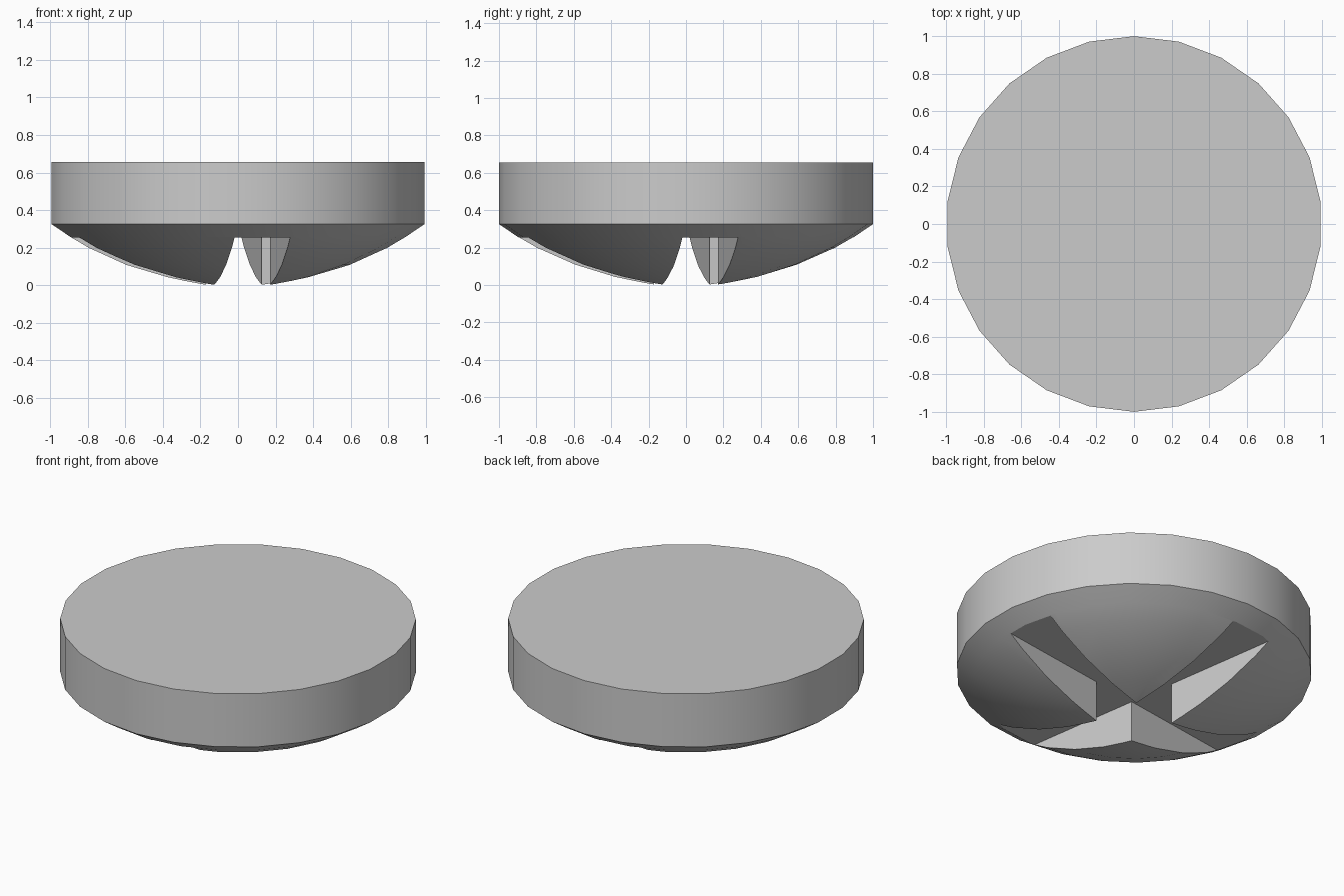
import bpy, bmesh
from math import radians, sin, cos, tau

cube = bpy.data.objects.get("Cube")
if cube:
    bpy.data.objects.remove(cube, do_unlink=True)

SIDES = 26
SLOT_HALF = 0.15
SLOT_FLOOR = 0.255
SLOT_TURN = radians(8.5)

grey = bpy.data.materials.new("plain_grey")
grey.use_nodes = True
colour = (0.6, 0.6, 0.6, 1)
grey.diffuse_color = colour
grey.node_tree.nodes["Principled BSDF"].inputs["Base Color"].default_value = colour


def add_object(name, bm):
    bmesh.ops.recalc_face_normals(bm, faces=bm.faces)
    mesh = bpy.data.meshes.new(name)
    bm.to_mesh(mesh)
    bm.free()
    mesh.materials.append(grey)
    obj = bpy.data.objects.new(name, mesh)
    bpy.context.collection.objects.link(obj)
    return obj


def lathe(name, profile):
    """Closed solid of revolution from (radius, height) rings."""
    bm = bmesh.new()
    rings = [[bm.verts.new((r * sin(tau * i / SIDES), r * cos(tau * i / SIDES), z))
              for i in range(SIDES)] for r, z in profile]
    for a, b in zip(rings, rings[1:]):
        for i in range(SIDES):
            j = (i + 1) % SIDES
            bm.faces.new((a[i], a[j], b[j], b[i]))
    bm.faces.new(rings[0])
    bm.faces.new(rings[-1])
    return add_object(name, bm)


def cross_prism(name, half, reach, z_low, z_high, turn):
    """Plus-shaped prism, one arm corner set repeated four times."""
    bm = bmesh.new()
    points = []
    for k in range(4):
        angle = turn + k * tau / 4
        for x, y in ((half, -half), (reach, -half), (reach, half)):
            points.append((x * cos(angle) - y * sin(angle),
                           x * sin(angle) + y * cos(angle)))
    face = bm.faces.new([bm.verts.new((x, y, z_low)) for x, y in points])
    side = bmesh.ops.extrude_face_region(bm, geom=[face])["geom"]
    top = [v for v in side if isinstance(v, bmesh.types.BMVert)]
    bmesh.ops.translate(bm, verts=top, vec=(0, 0, z_high - z_low))
    return add_object(name, bm)


# Disc with a shallow dome underneath
head = lathe("screw_head", [(0.18, 0), (0.22, 0.004), (0.39, 0.043), (0.6, 0.109),
                            (0.8, 0.199), (0.9, 0.258), (1, 0.325), (1, 0.655)])

# Cross recess cut up into the dome
cutter = cross_prism("recess_cutter", SLOT_HALF, 1.2, -0.2, SLOT_FLOOR, SLOT_TURN)
cutter.hide_render = True
cut = head.modifiers.new("cross_recess", 'BOOLEAN')
cut.operation = 'DIFFERENCE'
cut.solver = 'EXACT'
cut.object = cutter

bpy.ops.object.select_all(action='DESELECT')
head.select_set(True)
bpy.context.view_layer.objects.active = head
bpy.ops.object.modifier_apply(modifier=cut.name)
bpy.data.objects.remove(cutter, do_unlink=True)

# Smooth rim and dome, crisp recess edges
bpy.ops.object.shade_smooth_by_angle(angle=radians(25))
